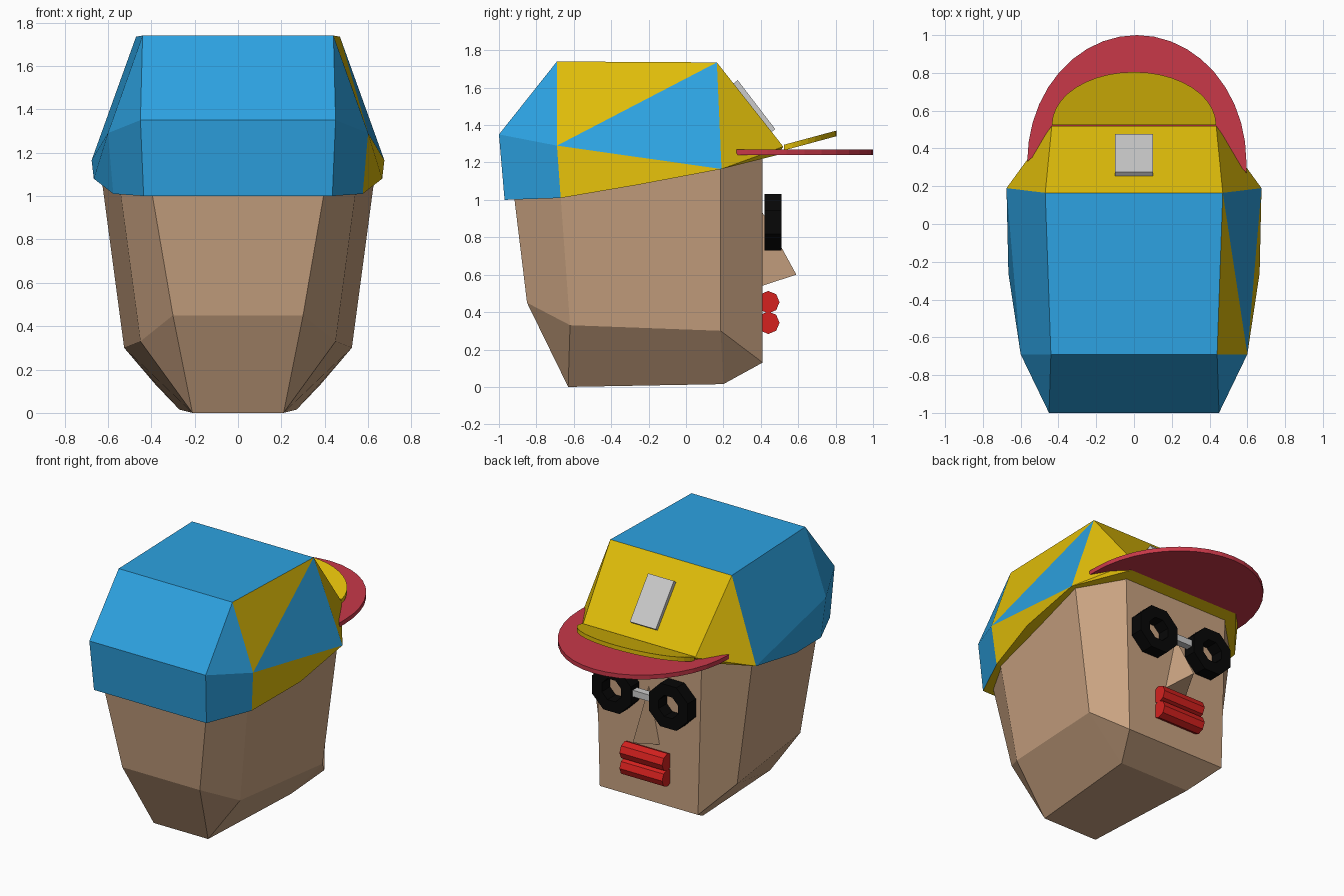
import bpy, bmesh, math

if "Cube" in bpy.data.objects:
    bpy.data.objects.remove(bpy.data.objects["Cube"])

def material(name, srgb):
    m = bpy.data.materials.new(name)
    m.diffuse_color = [c ** 2.2 for c in srgb] + [1]
    m.use_nodes = True
    m.node_tree.nodes["Principled BSDF"].inputs["Base Color"].default_value = m.diffuse_color
    return m

SKIN = material("skin", (0.78, 0.63, 0.50))
BLUE = material("blue", (0.19, 0.63, 0.88))
YELLOW = material("yellow", (0.88, 0.74, 0.07))
RED = material("brim_red", (0.78, 0.23, 0.29))
LIP = material("lip_red", (0.83, 0.15, 0.14))
BLACK = material("black", (0.06, 0.06, 0.06))

def finish(name, bm, *mats):
    bmesh.ops.recalc_face_normals(bm, faces=bm.faces)
    me = bpy.data.meshes.new(name)
    bm.to_mesh(me)
    bm.free()
    for m in mats:
        me.materials.append(m)
    ob = bpy.data.objects.new(name, me)
    bpy.context.collection.objects.link(ob)
    return ob

def mirrored_shell(name, pts, loop, sides, mats):
    """Strips join each half-loop edge to its mirror; sides = (point names, +x material, -x material)."""
    bm = bmesh.new()
    v = {(k, s): bm.verts.new((s * x, y, z)) for k, (x, y, z) in pts.items() for s in (1, -1)}
    for i, (a, mat) in enumerate(loop):
        b = loop[(i + 1) % len(loop)][0]
        bm.faces.new([v[a, 1], v[b, 1], v[b, -1], v[a, -1]]).material_index = mat
    for names, right, left in sides:
        for s, mat in ((1, right), (-1, left)):
            bm.faces.new([v[n, s] for n in names.split()]).material_index = mat
    return finish(name, bm, *mats)

# Head
mirrored_shell("head", {
    "base_b": (0.21, -0.63, 0), "base_f": (0.27, 0.20, 0.015), "chin": (0.38, 0.41, 0.13),
    "jaw": (0.525, 0.185, 0.30), "nape": (0.45, -0.62, 0.33), "back": (0.30, -0.85, 0.45),
    "chin_t": (0.41, 0.41, 1.27), "jaw_t": (0.645, 0.185, 1.20),
    "nape_t": (0.56, -0.68, 1.15), "back_t": (0.42, -0.935, 1.15)},
    [(n, 0) for n in ("back_t", "back", "base_b", "base_f", "chin", "chin_t", "jaw_t", "nape_t")],
    [("back nape nape_t back_t", 0, 0), ("nape jaw jaw_t nape_t", 0, 0),
     ("jaw chin chin_t jaw_t", 0, 0), ("base_b nape back", 0, 0),
     ("base_b base_f jaw nape", 0, 0), ("base_f chin jaw", 0, 0)], [SKIN])

# Cap crown, blue (0) and yellow (1) panels
mirrored_shell("cap_crown", {
    "top_b": (0.44, -0.69, 1.74), "top_f": (0.47, 0.165, 1.735), "mid_b": (0.45, -1.0, 1.35),
    "mid_c": (0.60, -0.69, 1.29), "side": (0.675, 0.19, 1.165), "rim_b": (0.435, -0.97, 1.0),
    "rim_c": (0.575, -0.67, 1.01), "rim_s": (0.665, -0.26, 1.08),
    "front": (0.435, 0.52, 1.285), "rim_f": (0.43, 0.49, 1.24)},
    [("rim_b", 0), ("mid_b", 0), ("top_b", 0), ("top_f", 1), ("front", 1),
     ("rim_f", 1), ("side", 1), ("rim_s", 1), ("rim_c", 1)],
    [("rim_b rim_c mid_c mid_b", 0, 0), ("mid_b mid_c top_b", 0, 0), ("top_b mid_c top_f", 1, 0),
     ("top_f mid_c side", 0, 0), ("mid_c rim_c rim_s side", 1, 0),
     ("top_f side front", 1, 1), ("front side rim_f", 1, 1)], [BLUE, YELLOW])

def plate(name, outline, height, thick, mat):
    """Flat outline with a height function, given a vertical thickness."""
    bm = bmesh.new()
    low = [bm.verts.new((x, y, height(y))) for x, y in outline]
    high = [bm.verts.new((x, y, height(y) + thick)) for x, y in outline]
    bm.faces.new(low)
    bm.faces.new(high)
    n = len(low)
    for i in range(n):
        j = (i + 1) % n
        bm.faces.new([low[i], low[j], high[j], high[i]])
    return finish(name, bm, mat)

def arc(cx, cy, rx, ry, n=20):
    return [(cx + rx * math.cos(math.pi * i / n), cy + ry * math.sin(math.pi * i / n))
            for i in range(n + 1)]

# Brim and the tilted lip above it
brim = [(0.595, 0.27)] + arc(0.015, 0.33, 0.58, 0.67) + [(-0.45, 0.43), (0.45, 0.43)]
plate("cap_brim", brim, lambda y: 1.24, 0.03, RED)
lip = arc(0, 0.525, 0.435, 0.28)
plate("cap_lip", lip, lambda y: 1.265 + 0.27 * (y - 0.525), 0.03, YELLOW)

def box(name, loc, size, rot=0):
    bpy.ops.mesh.primitive_cube_add(size=1, location=loc, rotation=(rot, 0, 0))
    ob = bpy.context.object
    ob.name = name
    ob.scale = size
    return ob

# Plain badge plate lying on the front panel
box("cap_badge", (0, 0.365, 1.50), (0.2, 0.33, 0.03), -math.radians(52.5))

# Glasses rings and bridge
def ring(name, x, z, outer, inner, y0, y1, n=8):
    bm = bmesh.new()
    section = [(outer, y0), (outer, y1), (inner, y1), (inner, y0)]
    rows = []
    for i in range(n):
        a = 2 * math.pi * (i + 0.5) / n
        rows.append([bm.verts.new((x + r * math.cos(a), y, z + r * math.sin(a))) for r, y in section])
    for i in range(n):
        a, b = rows[i], rows[(i + 1) % n]
        for k in range(4):
            m = (k + 1) % 4
            bm.faces.new([a[k], a[m], b[m], b[k]])
    return finish(name, bm, BLACK)

for side, x in (("right", 0.22), ("left", -0.22)):
    ring("glasses_ring_" + side, x, 0.88, 0.163, 0.08, 0.42, 0.51)
box("glasses_bridge", (0, 0.465, 0.89), (0.16, 0.05, 0.045))

# Nose
bm = bmesh.new()
top, tip, l, r = [bm.verts.new(p) for p in
                  ((0, 0.405, 0.94), (0, 0.59, 0.60), (-0.085, 0.405, 0.54), (0.085, 0.405, 0.54))]
for f in ((top, tip, l), (top, r, tip), (tip, r, l), (top, l, r)):
    bm.faces.new(f)
finish("nose", bm, SKIN)

# Lips
for name, z in (("upper_lip", 0.453), ("lower_lip", 0.343)):
    bpy.ops.mesh.primitive_cylinder_add(vertices=8, radius=0.06, depth=0.33,
                                        location=(0, 0.44, z), rotation=(0, math.pi / 2, 0))
    bpy.context.object.name = name
    bpy.context.object.data.materials.append(LIP)
